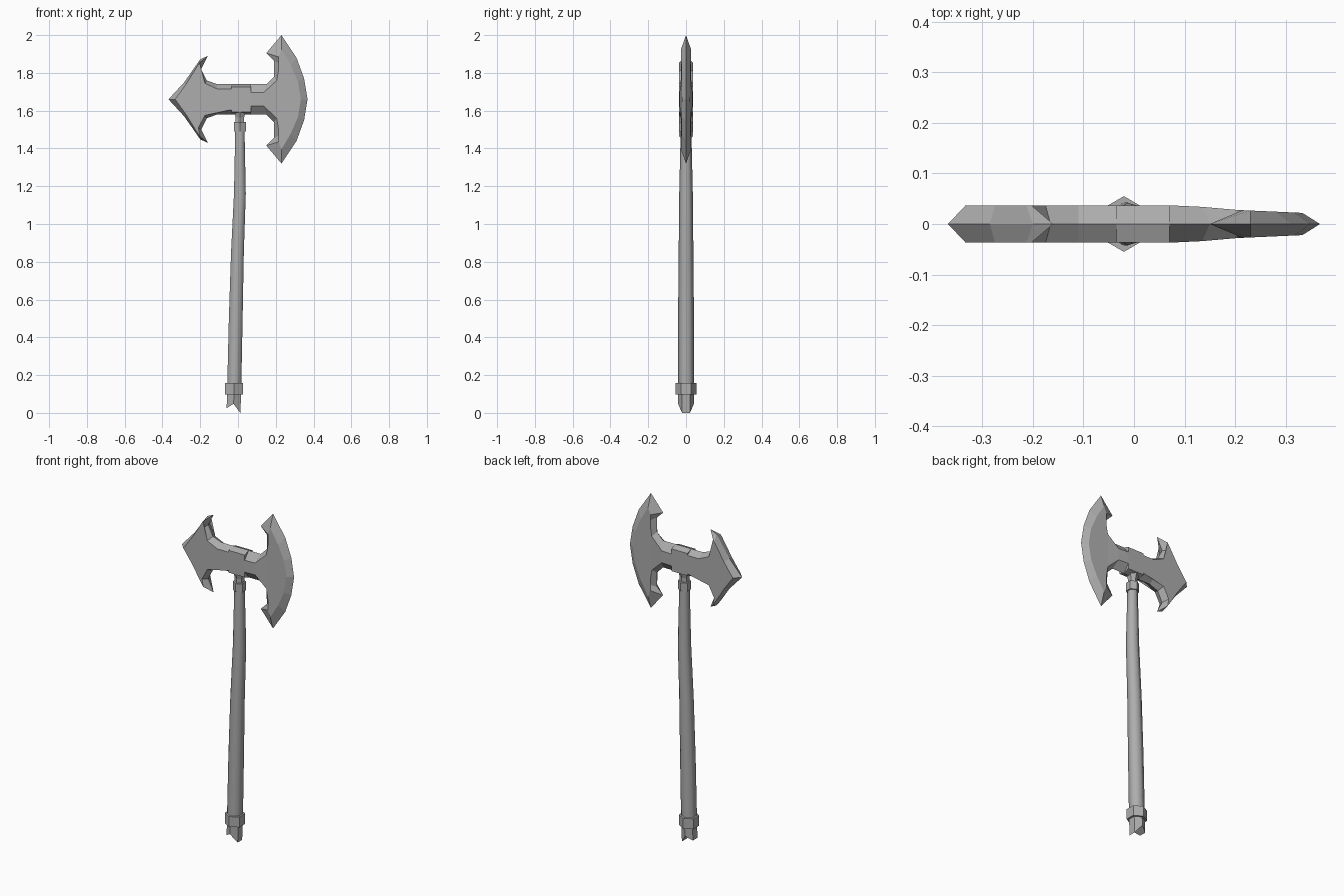
import bpy, bmesh, math

if "Cube" in bpy.data.objects:
    bpy.data.objects.remove(bpy.data.objects["Cube"], do_unlink=True)

steel = bpy.data.materials.new("grey steel")
steel.use_nodes = True
GREY = (0.42, 0.42, 0.42, 1)
steel.diffuse_color = GREY
steel.node_tree.nodes["Principled BSDF"].inputs["Base Color"].default_value = GREY

HEAD_Z = 1.66


def finish(name, bm, smooth):
    bmesh.ops.recalc_face_normals(bm, faces=bm.faces)
    mesh = bpy.data.meshes.new(name)
    bm.to_mesh(mesh)
    bm.free()
    mesh.materials.append(steel)
    obj = bpy.data.objects.new(name, mesh)
    bpy.context.collection.objects.link(obj)
    bpy.ops.object.select_all(action='DESELECT')
    obj.select_set(True)
    bpy.context.view_layer.objects.active = obj
    if smooth:
        bpy.ops.object.shade_smooth_by_angle(angle=math.radians(smooth))
    return obj


def mirrored(half):
    """Close an upper half outline with its reflection below the head axis."""
    return half + [(x, -z) for x, z in reversed(half) if z > 0]


def plate(name, edge, face, thickness, smooth=0):
    """Sharp outline on the middle plane, bevelled out to a front and a back face."""
    bm = bmesh.new()
    rim = [bm.verts.new((x, 0, HEAD_Z + z)) for x, z in mirrored(edge)]
    for side in (-1, 1):
        cap = [bm.verts.new((x, side * thickness(x), HEAD_Z + z)) for x, z in mirrored(face)]
        for i in range(len(rim)):
            j = (i + 1) % len(rim)
            bm.faces.new((rim[i], rim[j], cap[j], cap[i]))
        bmesh.ops.triangulate(bm, faces=[bm.faces.new(cap)])
    return finish(name, bm, smooth)


def hex_tube(name, rings, smooth=0):
    """Six-sided tube through rings of (x, z, radius), corners on the y axis."""
    bm = bmesh.new()
    loops = []
    for x, z, r in rings:
        angles = [math.radians(90 + 60 * k) for k in range(6)]
        loops.append([bm.verts.new((x + r * math.cos(a), r * math.sin(a), z)) for a in angles])
    for low, high in zip(loops, loops[1:]):
        for k in range(6):
            j = (k + 1) % 6
            bm.faces.new((low[k], low[j], high[j], high[k]))
    bm.faces.new(loops[-1])
    # Bottom closes in two quads so that it can be notched
    b = loops[0]
    bm.faces.new((b[0], b[1], b[2], b[3]))
    bm.faces.new((b[3], b[4], b[5], b[0]))
    return finish(name, bm, smooth)


def blade_thickness(x):
    if x < 0.1:
        return 0.037
    if x < 0.2:
        return 0.037 - 0.09 * (x - 0.1)
    return 0.028 - 0.045 * (x - 0.2)


# Axe blade, from the neck round the horn to the middle of the cutting edge
plate("axe_blade",
      [(.07, .08), (.15, .08), (.19, .12), (.19, .205), (.15, .245),
       (.23, .34), (.31, .22), (.35, .11), (.368, 0)],
      [(.07, .035), (.135, .035), (.205, .10), (.22, .19), (.215, .225),
       (.23, .265), (.28, .18), (.317, .095), (.333, 0)],
      blade_thickness)

# Barbed spike on the other side
plate("back_spike",
      [(-.035, .08), (-.11, .08), (-.165, .10), (-.195, .16), (-.16, .23),
       (-.20, .212), (-.285, .09), (-.368, 0)],
      [(-.035, .055), (-.11, .055), (-.175, .085), (-.21, .15), (-.203, .195),
       (-.213, .18), (-.275, .08), (-.333, 0)],
      lambda x: 0.037)

# Socket block between them
plate("head_socket", [(-.035, .08), (.07, .08)], [(-.035, .066), (.07, .066)],
      lambda x: 0.037)

# Slightly bent shaft with its collars
hex_tube("shaft", [(-.02, .13, .043), (-.012, .5, .042), (-.003, .85, .039),
                   (.01, 1.16, .036), (.01, 1.51, .028)], 65)
hex_tube("lower_collar", [(-.02, .097, .055), (-.02, .158, .055)])
hex_tube("upper_collar", [(.01, 1.49, .036), (.01, 1.54, .036)])
hex_tube("shaft_neck", [(.01, 1.53, .026), (.01, 1.565, .026), (.01, 1.60, .036)])

# Notched pommel: the two sides reach lower than the front and back corners
pommel = hex_tube("pommel", [(-.024, .03, .042), (-.02, .11, .043)])
for v in pommel.data.vertices:
    if v.co.z < .05:
        if abs(v.co.y) > .03:
            v.co.z = .048
        else:
            v.co.z = .025 if v.co.x < -.024 else 0
